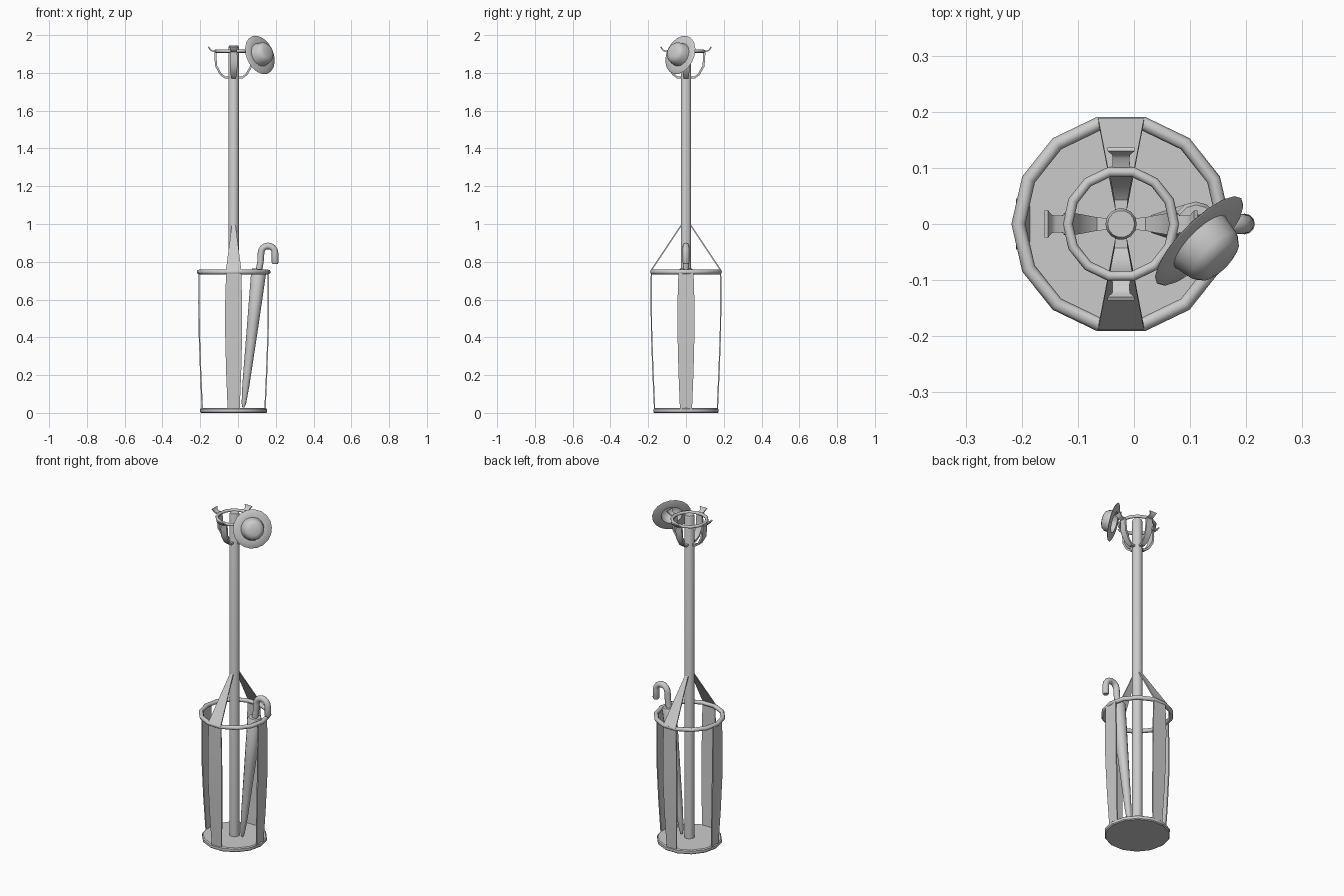
import bpy, bmesh, math
from mathutils import Vector, Matrix

if "Cube" in bpy.data.objects:
    bpy.data.objects.remove(bpy.data.objects["Cube"])

CX = -0.023   # stand axis in x
SIDES = 14


def finish(name, bm, angle=35):
    bmesh.ops.remove_doubles(bm, verts=bm.verts, dist=1e-5)
    bmesh.ops.recalc_face_normals(bm, faces=bm.faces)
    me = bpy.data.meshes.new(name)
    bm.to_mesh(me)
    bm.free()
    ob = bpy.data.objects.new(name, me)
    bpy.context.collection.objects.link(ob)
    bpy.ops.object.select_all(action='DESELECT')
    ob.select_set(True)
    bpy.context.view_layer.objects.active = ob
    bpy.ops.object.shade_smooth_by_angle(angle=math.radians(angle))
    return ob


def loft(bm, rings, closed=False):
    """Skin a list of vertex loops; cap the ends unless closed."""
    loops = [[bm.verts.new(p) for p in r] for r in rings]
    n = len(loops[0])
    pairs = list(zip(loops, loops[1:]))
    if closed:
        pairs.append((loops[-1], loops[0]))
    for a, b in pairs:
        for i in range(n):
            j = (i + 1) % n
            bm.faces.new((a[i], a[j], b[j], b[i]))
    if not closed:
        bm.faces.new(loops[0])
        bm.faces.new(loops[-1])


def lathe(name, profile, sides=SIDES, closed=False, matrix=None, angle=35):
    bm = bmesh.new()
    rings = [[(r * math.cos(2 * math.pi * i / sides), r * math.sin(2 * math.pi * i / sides), z)
              for i in range(sides)] for r, z in profile]
    loft(bm, rings, closed)
    bm.transform(matrix or Matrix.Translation((CX, 0, 0)))
    return finish(name, bm, angle)


def ring(name, major, minor, z):
    prof = [(major + minor * math.cos(math.pi / 4 * k), z + minor * math.sin(math.pi / 4 * k))
            for k in range(8)]
    return lathe(name, prof, closed=True, angle=60)


def strip(name, path, thick, turn):
    """Flat bar following (radius, height, half width), turned round the stand axis."""
    bm = bmesh.new()
    rings = []
    for i, (r, z, w) in enumerate(path):
        a, b = path[max(i - 1, 0)], path[min(i + 1, len(path) - 1)]
        t = Vector((b[0] - a[0], b[1] - a[1])).normalized() * thick / 2
        rings.append([(r + s * t.y, v * w, z - s * t.x)
                      for s, v in ((-1, -1), (1, -1), (1, 1), (-1, 1))])
    loft(bm, rings)
    bm.transform(Matrix.Translation((CX, 0, 0)) @ Matrix.Rotation(turn, 4, 'Z'))
    return finish(name, bm)


def tube(name, path, sides=12):
    """Round bar in the xz plane following (x, z, radius)."""
    bm = bmesh.new()
    rings = []
    for i, (x, z, r) in enumerate(path):
        a, b = path[max(i - 1, 0)], path[min(i + 1, len(path) - 1)]
        t = Vector((b[0] - a[0], b[1] - a[1])).normalized()
        angs = [2 * math.pi * k / sides for k in range(sides)]
        rings.append([(x + r * math.cos(q) * t.y, r * math.sin(q), z - r * math.cos(q) * t.x)
                      for q in angs])
    loft(bm, rings)
    return finish(name, bm, 40)


# base, pole and rings
lathe("base", [(0.172, 0), (0.177, 0.005), (0.177, 0.02), (0.171, 0.025)])
lathe("pole", [(0.028, 0.02), (0.028, 1.935), (0.024, 1.945)])
ring("basket_ring", 0.183, 0.0125, 0.746)
ring("hook_ring", 0.095, 0.009, 1.915)

# four basket slats and four coat hooks
slat = [(0.166, 0.02, 0.032), (0.175, 0.22, 0.040), (0.182, 0.42, 0.045),
        (0.184, 0.58, 0.045), (0.183, 0.745, 0.040)]
arm = [(0.022, 1.775, 0.010), (0.045, 1.775, 0.012), (0.068, 1.792, 0.016),
       (0.092, 1.835, 0.020), (0.096, 1.875, 0.020), (0.097, 1.915, 0.018)]
tip = [(0.095, 1.912, 0.016), (0.118, 1.918, 0.015), (0.126, 1.925, 0.016), (0.133, 1.938, 0.024)]
for k in range(4):
    turn = k * math.pi / 2
    strip(f"basket_slat_{k + 1}", slat, 0.007, turn)
    strip(f"hook_arm_{k + 1}", arm, 0.011, turn)
    strip(f"hook_tip_{k + 1}", tip, 0.007, turn)

# two braces from the basket ring to the pole
for k, side in enumerate((-1, 1)):
    strip(f"brace_{k + 1}", [(0.186, 0.752, 0.041), (0.026, 0.992, 0.010)], 0.007, side * math.pi / 2)

# folded umbrella leaning in the basket
tube("umbrella_body", [(0.028, 0.028, 0.005), (0.031, 0.05, 0.012), (0.042, 0.15, 0.019),
                       (0.080, 0.48, 0.031), (0.110, 0.752, 0.040), (0.111, 0.762, 0.034)])
handle = [(0.110, 0.75, 0.017), (0.119, 0.80, 0.017)]
for k in range(9):
    a = math.pi * (1 - k / 8)
    handle.append((0.159 + 0.037 * math.cos(a), 0.847 + 0.037 * math.sin(a), 0.0175))
handle += [(0.197, 0.797, 0.0185), (0.197, 0.789, 0.014)]
tube("umbrella_handle", handle)

# hat hanging on one hook, crown facing outwards
normal = Vector((0.68, -0.67, 0.31)).normalized()
place = Matrix.Translation((0.116, -0.03, 1.895)) @ normal.to_track_quat('Z', 'Y').to_matrix().to_4x4()
lathe("hat", [(0.002, 0.056), (0.035, 0.054), (0.053, 0.036), (0.058, 0.006), (0.058, -0.004),
              (0.103, -0.002), (0.107, 0.0), (0.104, 0.003), (0.064, 0.003), (0.062, 0.012),
              (0.057, 0.040), (0.046, 0.055), (0.030, 0.061), (0.002, 0.062)],
      sides=18, matrix=place, angle=50)
